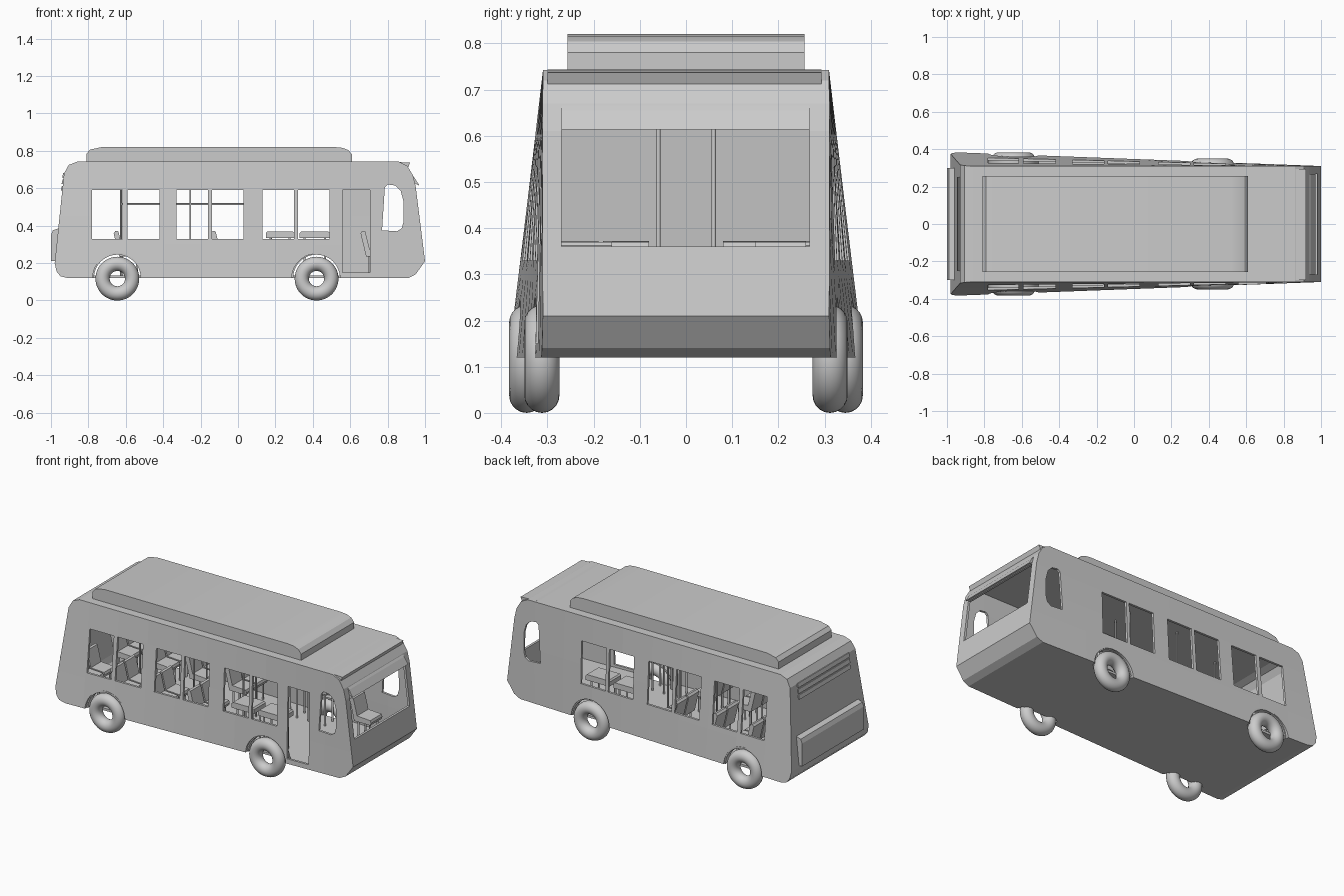
import bpy, bmesh, math
from mathutils import Vector

if "Cube" in bpy.data.objects:
    bpy.data.objects.remove(bpy.data.objects["Cube"])


def finish(name, bm, smooth=None):
    bmesh.ops.recalc_face_normals(bm, faces=bm.faces[:])
    me = bpy.data.meshes.new(name)
    bm.to_mesh(me)
    bm.free()
    ob = bpy.data.objects.new(name, me)
    bpy.context.collection.objects.link(ob)
    if smooth:
        activate(ob)
        bpy.ops.object.shade_smooth_by_angle(angle=math.radians(smooth))
    return ob


def activate(ob):
    bpy.ops.object.select_all(action='DESELECT')
    ob.select_set(True)
    bpy.context.view_layer.objects.active = ob


def add_prism(bm, profile, y0, y1):
    """Extrude an (x, z) outline from y0 to y1."""
    a = [bm.verts.new((x, y0, z)) for x, z in profile]
    b = [bm.verts.new((x, y1, z)) for x, z in profile]
    n = len(profile)
    bm.faces.new(a)
    bm.faces.new(b[::-1])
    for i in range(n):
        j = (i + 1) % n
        bm.faces.new((a[i], b[i], b[j], a[j]))


def prism(name, profile, y0, y1, smooth=None):
    bm = bmesh.new()
    add_prism(bm, profile, y0, y1)
    return finish(name, bm, smooth)


def rect(x0, x1, z0, z1):
    return [(x0, z0), (x1, z0), (x1, z1), (x0, z1)]


def rod(name, p, q, r):
    p, q = Vector(p), Vector(q)
    d = q - p
    bpy.ops.mesh.primitive_cylinder_add(vertices=12, radius=r, depth=d.length, location=(p + q) / 2,
                                        rotation=d.to_track_quat('Z', 'Y').to_euler())
    bpy.context.object.name = name
    bpy.ops.object.shade_smooth_by_angle(angle=math.radians(40))


def half_width(x, z):
    # sides flare out toward the lower rear
    return 0.31 + 0.075 * (1 - x) / 2 * (0.74 - z) / 0.62


WHEELS = (-0.645, 0.42)

# body shell
outline = [(-0.98, 0.20), (-0.97, 0.155), (-0.95, 0.13), (-0.91, 0.12), (0.91, 0.12), (0.95, 0.14),
           (1.0, 0.21), (0.95, 0.61), (0.935, 0.67), (0.905, 0.72), (0.86, 0.742),
           (-0.86, 0.742), (-0.905, 0.725), (-0.93, 0.68)]
bm = bmesh.new()
add_prism(bm, outline, -1, 1)
for k in range(-4, 5):
    bmesh.ops.bisect_plane(bm, geom=bm.verts[:] + bm.edges[:] + bm.faces[:],
                           plane_co=(k * 0.2 + 0.01, 0, 0), plane_no=(1, 0, 0))
for z in (0.3, 0.45, 0.6):
    bmesh.ops.bisect_plane(bm, geom=bm.verts[:] + bm.edges[:] + bm.faces[:],
                           plane_co=(0, 0, z), plane_no=(0, 0, 1))
for v in bm.verts:
    v.co.y *= half_width(v.co.x, v.co.z)
body = finish("bus_body", bm)

# openings: side windows, cab windows, windscreen, door, wheel arches
bm = bmesh.new()
for x0, x1 in ((-0.78, -0.617), (-0.592, -0.42), (-0.33, -0.16), (-0.138, 0.03), (0.13, 0.3), (0.32, 0.49)):
    add_prism(bm, rect(x0, x1, 0.33, 0.59), -0.6, 0.6)
cab = [(0.77, 0.375), (0.85, 0.37), (0.875, 0.385), (0.885, 0.42), (0.885, 0.53),
       (0.87, 0.585), (0.84, 0.615), (0.80, 0.62), (0.785, 0.605)]
add_prism(bm, cab, -0.6, 0.6)
add_prism(bm, rect(0.90, 1.1, 0.36, 0.62), -0.27, 0.267)
add_prism(bm, rect(0.56, 0.705, 0.15, 0.59), -0.6, -0.25)
for wx in WHEELS:
    ring = [(wx + 0.133 * math.cos(i * math.tau / 40), 0.117 + 0.133 * math.sin(i * math.tau / 40))
            for i in range(40)]
    inner = half_width(wx, 0.12) - 0.037
    add_prism(bm, ring, inner, 0.6)
    add_prism(bm, ring, -0.6, -inner)
cutter = finish("opening_cutter", bm)
cutter.hide_render = True

activate(body)
m = body.modifiers.new("thickness", 'SOLIDIFY')
m.thickness, m.offset, m.use_even_offset = 0.014, -1, True
bpy.ops.object.modifier_apply(modifier=m.name)
m = body.modifiers.new("openings", 'BOOLEAN')
m.object, m.operation, m.solver = cutter, 'DIFFERENCE', 'EXACT'
bpy.ops.object.modifier_apply(modifier=m.name)
bpy.data.objects.remove(cutter)

# roof unit
prism("roof_unit", [(-0.81, 0.735), (-0.81, 0.785), (-0.79, 0.807), (-0.73, 0.82), (0.52, 0.82), (0.56, 0.816),
                    (0.59, 0.804), (0.61, 0.78), (0.61, 0.735)], -0.257, 0.257, 25)

# roof visor and windscreen flap
prism("roof_visor", [(0.80, 0.743), (0.92, 0.737), (0.905, 0.70), (0.88, 0.725)], -0.30, 0.293)
prism("windscreen_flap", [(0.92, 0.685), (0.945, 0.655), (0.97, 0.614), (0.945, 0.626)], -0.27, 0.267)

# rear engine cover and louvres
prism("engine_cover", [(-0.965, 0.21), (-1.0, 0.21), (-1.0, 0.35), (-0.99, 0.375), (-0.96, 0.385)], -0.30, 0.30)
for z in (0.60, 0.635, 0.67):
    x = -0.98 + (z - 0.2) * 0.104
    prism("rear_louvre", [(x + 0.01, z - 0.012), (x - 0.009, z - 0.012), (x - 0.003, z + 0.012), (x + 0.01, z + 0.012)],
          -0.25, 0.25)

# wheels and arch liners
for wx in WHEELS:
    for s in (-1, 1):
        y = s * (0.345 if wx < 0 else 0.312)
        bpy.ops.mesh.primitive_torus_add(major_radius=0.079, minor_radius=0.038, major_segments=48,
                                         minor_segments=20, location=(wx, y, 0.117),
                                         rotation=(math.pi / 2, 0, 0))
        bpy.context.object.name = "wheel"
        bpy.ops.object.shade_smooth()
        arcs = [[(wx + r * math.cos(i * math.pi / 24), 0.12 + r * math.sin(i * math.pi / 24))
                 for i in range(25)] for r in (0.135, 0.125)]
        w = half_width(wx, 0.12)
        prism("wheel_arch", arcs[0] + arcs[1][::-1], s * (w - 0.05), s * (w - 0.012), 30)


# passenger seats and driver seat
def seat(name, x, y0, y1):
    prof = [(-0.045, 0.36), (-0.035, 0.372), (-0.02, 0.37), (0.005, 0.27), (0.095, 0.265),
            (0.1, 0.25), (0.095, 0.235), (-0.015, 0.235)]
    prism(name, [(x + a, z) for a, z in prof], y0, y1)
    for a in (0.0, 0.08):
        for y in (y0 + 0.02, y1 - 0.02):
            rod("seat_leg", (x + a, y, 0.13), (x + a, y, 0.24), 0.006)


for x in (-0.88, -0.62, -0.37, -0.1):
    for s in (-1, 1):
        seat("seat", x, *sorted((s * 0.08, s * 0.18)))
        seat("seat", x, *sorted((s * 0.19, s * 0.29)))
seat("driver_seat", 0.7, 0.15, 0.26)

# raised front benches along both walls
for x0, x1 in ((0.15, 0.30), (0.33, 0.49)):
    for s in (-1, 1):
        y0, y1 = sorted((s * 0.16, s * 0.275))
        prism("bench_cushion", [(x0, 0.335), (x1, 0.335), (x1, 0.362), (x1 - 0.008, 0.37), (x0 + 0.008, 0.37),
                                (x0, 0.362)], y0, y1)
        for x in (x0 + 0.025, x1 - 0.025):
            for y in (y0 + 0.02, y1 - 0.02):
                rod("bench_leg", (x, y, 0.13), (x, y, 0.34), 0.006)

# grab poles and rails
for s in (-1, 1):
    for x in (-0.625, -0.255, 0.08):
        rod("grab_pole", (x, s * 0.06, 0.13), (x, s * 0.06, 0.732), 0.005)
    rod("grab_rail", (-0.625, s * 0.06, 0.515), (0.08, s * 0.06, 0.515), 0.005)
